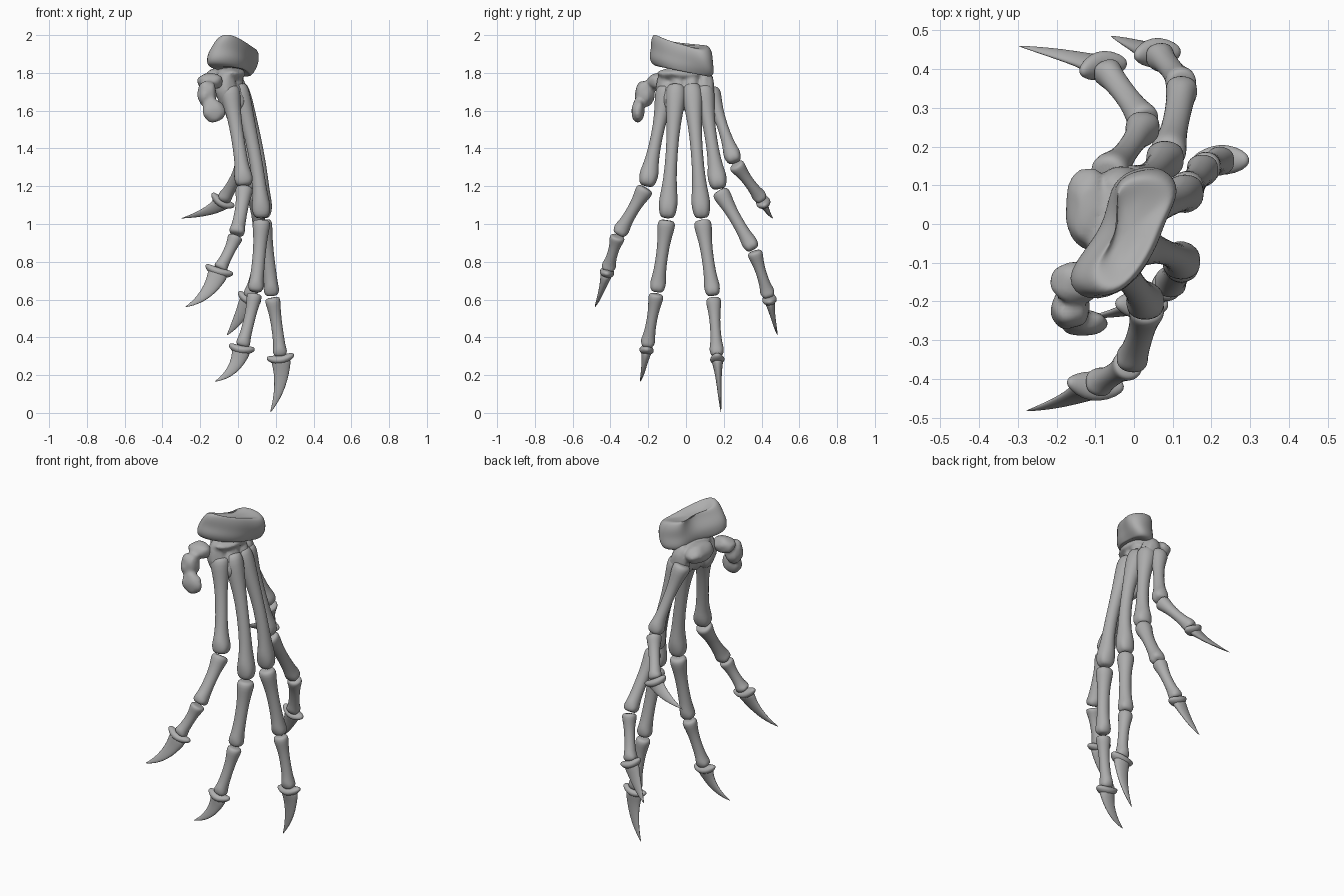
import bpy, bmesh, math
from mathutils import Vector, Matrix, noise

cube = bpy.data.objects.get("Cube")
if cube:
    bpy.data.objects.remove(cube, do_unlink=True)

bone_mat = bpy.data.materials.new("bone grey")
bone_mat.use_nodes = True
GREY = (0.42, 0.42, 0.42, 1)
bone_mat.diffuse_color = GREY
bone_mat.node_tree.nodes["Principled BSDF"].inputs["Base Color"].default_value = GREY

SEGS = 16
X = Vector((1, 0, 0))


def finish(name, bm, subsurf=1, voxel=0):
    """Turn a bmesh into a smooth object, optionally fusing its lumps."""
    bmesh.ops.recalc_face_normals(bm, faces=bm.faces)
    mesh = bpy.data.meshes.new(name)
    bm.to_mesh(mesh)
    bm.free()
    mesh.materials.append(bone_mat)
    mesh.polygons.foreach_set("use_smooth", [True] * len(mesh.polygons))
    obj = bpy.data.objects.new(name, mesh)
    bpy.context.collection.objects.link(obj)
    if voxel:
        fuse = obj.modifiers.new("fuse", 'REMESH')
        fuse.mode, fuse.voxel_size, fuse.use_smooth_shade = 'VOXEL', voxel, True
        soften = obj.modifiers.new("soften", 'SMOOTH')
        soften.factor, soften.iterations = 0.5, 4
    if subsurf:
        sub = obj.modifiers.new("subdivision", 'SUBSURF')
        sub.levels = sub.render_levels = subsurf


def bridge(bm, rings):
    """Skin a stack of equal vertex rings and cap both ends."""
    for low, high in zip(rings, rings[1:]):
        n = len(low)
        for i in range(n):
            j = (i + 1) % n
            bm.faces.new((low[i], low[j], high[j], high[i]))
    bm.faces.new(rings[0][::-1])
    bm.faces.new(rings[-1])


def sweep(bm, a, b, c, profile, ref):
    """Loft (t, bend radius, side radius, groove) sections along a curve."""
    rings = []
    for t, bend, side, groove in profile:
        centre = a * (1 - t) ** 2 + b * (2 * t * (1 - t)) + c * t * t
        tangent = ((b - a) * (1 - t) + (c - b) * t).normalized()
        u = (ref - tangent * ref.dot(tangent)).normalized()
        v = tangent.cross(u)
        ring = []
        for i in range(SEGS):
            ang = math.tau * i / SEGS
            r = 1 - groove * math.cos(ang) ** 6
            ring.append(bm.verts.new(centre + u * math.cos(ang) * bend * r
                                     + v * math.sin(ang) * side))
        rings.append(ring)
    bridge(bm, rings)


def blob(bm, centre, half, lean=0):
    """Slightly lumpy ellipsoid, leaning about the y axis."""
    geo = bmesh.ops.create_icosphere(bm, subdivisions=3, radius=1)
    frame = Matrix.Rotation(lean, 3, 'Y') @ Matrix.Diagonal(Vector(half))
    for v in geo["verts"]:
        lump = 1 + 0.15 * noise.noise(v.co * 1.6 + Vector(centre) * 9)
        v.co = Vector(centre) + frame @ v.co * lump


def long_bone(name, start, end, base, shaft, head, bow):
    """Bone with a flared base, a narrow shaft and a grooved head."""
    axis = (end - start).normalized()
    a, c = start + axis * 0.004, end - axis * 0.004
    b = (a + c) / 2 + X * bow
    flare = (base + shaft) / 2
    profile = [(0, base * 0.65, base * 0.6, 0), (0.02, base * 0.95, base * 0.9, 0),
               (0.08, base * 1.05, base, 0.08), (0.2, flare, flare, 0),
               (0.38, shaft * 1.08, shaft, 0), (0.62, shaft * 1.08, shaft, 0),
               (0.78, shaft * 1.15, (shaft + head) / 2, 0),
               (0.86, head * 0.95, head * 1.06, 0), (0.92, head * 1.2, head, 0.14),
               (0.97, head * 1.12, head * 0.88, 0.22), (1, head * 0.7, head * 0.6, 0.25)]
    bm = bmesh.new()
    sweep(bm, a, b, c, profile, X)
    finish(name, bm)


def claw(name, base, control, tip, scale):
    """Curved flat claw rising from a crescent collar."""
    bm = bmesh.new()
    profile = [(0, 0.035, 0.028, 0), (0.06, 0.058, 0.035, 0), (0.18, 0.049, 0.025, 0),
               (0.4, 0.038, 0.016, 0), (0.65, 0.025, 0.011, 0),
               (0.85, 0.012, 0.006, 0), (1, 0.001, 0.001, 0)]
    sweep(bm, base, control, tip, [(t, u * scale, v * scale, g) for t, u, v, g in profile], X)
    axis = (control - base).normalized()
    u = (X - axis * X.dot(axis)).normalized()
    collar = [(0, 0.006, 0.008, 0), (0.08, 0.016, 0.02, 0), (0.3, 0.025, 0.037, 0),
              (0.6, 0.027, 0.042, 0), (0.9, 0.018, 0.026, 0), (1, 0.007, 0.008, 0)]
    reach = u * 0.076 * scale
    sweep(bm, base - reach - axis * 0.01, base + axis * 0.04, base + reach - axis * 0.006,
          collar, axis)
    finish(name, bm)


# Digits: joints from wrist to claw, then the claw's control point and tip
DIGITS = {
    "outer": ([(-.05, -.10, 1.73), (.035, -.21, 1.195), (-.01, -.36, .94), (-.10, -.415, .755)],
              (-.145, -.455, .61), (-.28, -.483, .56), 1.0, .01),
    "outer_middle": ([(-.01, -.05, 1.74), (.125, -.1, 1.025), (.09, -.155, .635), (.02, -.207, .345)],
                     (.0, -.225, .21), (-.125, -.243, .165), 0.9, .06),
    "inner_middle": ([(-.01, .03, 1.74), (.13, .085, 1.025), (.18, .145, .615), (.225, .165, .295)],
                     (.25, .175, .15), (.17, .185, .0), 0.95, .09),
    "inner": ([(-.02, .09, 1.73), (.085, .175, 1.18), (.125, .36, .86), (.06, .44, .61)],
              (.0, .465, .475), (-.06, .485, .41), 0.85, .03),
    "dewclaw": ([(-.07, .125, 1.72), (.03, .26, 1.32), (-.08, .405, 1.125)],
                (-.115, .425, 1.065), (-.30, .46, 1.03), 0.9, .01),
}
KINDS = [("metacarpal", .058, .032, .049), ("upper_phalanx", .049, .032, .041),
         ("lower_phalanx", .042, .028, .037)]

for digit, (joints, control, tip, scale, bow) in DIGITS.items():
    joints = [Vector(p) for p in joints]
    slim = 0.9 if digit == "dewclaw" else 1
    for (kind, base, shaft, head), p, q in zip(KINDS, joints, joints[1:]):
        long_bone(f"{digit}_{kind}", p, q, base * slim, shaft * slim, head * slim,
                  bow if kind == "metacarpal" else .008)
    claw(f"{digit}_claw", joints[-1], Vector(control), Vector(tip), scale)

# Wrist bones, fused into one knobbly row that runs down between the digits
bm = bmesh.new()
blob(bm, (-.115, .04, 1.77), (.065, .105, .055))
for y, x in ((-.105, -.06), (-.04, -.025), (.03, -.015), (.1, -.03)):
    blob(bm, (x, y, 1.71), (.06, .052, .11), -.2)
for y in (-.085, -.01, .06):
    blob(bm, (0, y, 1.67), (.035, .035, .075), -.2)
blob(bm, (-.04, -.02, 1.795), (.08, .13, .035))
finish("wrist_bones", bm, 0, 0.01)

# Side wrist bone, hooked outward and down
bm = bmesh.new()
blob(bm, (-.15, -.15, 1.755), (.07, .055, .045))
blob(bm, (-.165, -.22, 1.69), (.052, .052, .072))
blob(bm, (-.13, -.255, 1.6), (.06, .034, .065), -.5)
finish("side_wrist_bone", bm, 0, 0.01)

# Forearm end: slanted, waisted block with a shallow hollow top and a side knob
OUTLINE = [(-.18, -.14), (-.12, -.2), (-.01, -.17), (.06, -.07), (.085, .01), (.135, .095),
           (.09, .145), (.01, .145), (-.06, .11), (-.07, .01), (-.12, -.06)]
MIDDLE = Vector((-.01, -.01))
bm = bmesh.new()
rings = []
for spread, level in ((.45, .1), (.8, .0), (.97, .07), (1.05, .26), (.98, .5),
                      (.98, .78), (.9, 1.03), (.72, 1.0), (.4, .88)):
    ring = []
    for x, y in OUTLINE:
        p = MIDDLE + (Vector((x, y)) - MIDDLE) * spread
        # the rim draws in on one side, the foot on the other
        if level > .6 and p.x < -.06:
            p.x += .04 * level
        if p.x > .05:
            p.x -= (p.x - .05) * .7 * max(0, 1 - level * 1.5)
        p *= 1 + .07 * noise.noise(Vector((p.x, p.y, level)) * 7)
        bottom = 1.8 - .2 * p.y
        top = 1.955 - .1 * p.y + .5 * max(0, -.1 - p.y) - .45 * max(0, p.x - .04)
        ring.append(bm.verts.new((p.x, p.y, bottom + (top - bottom) * level)))
    rings.append(ring)
bridge(bm, rings)
finish("forearm_end", bm, 2)
